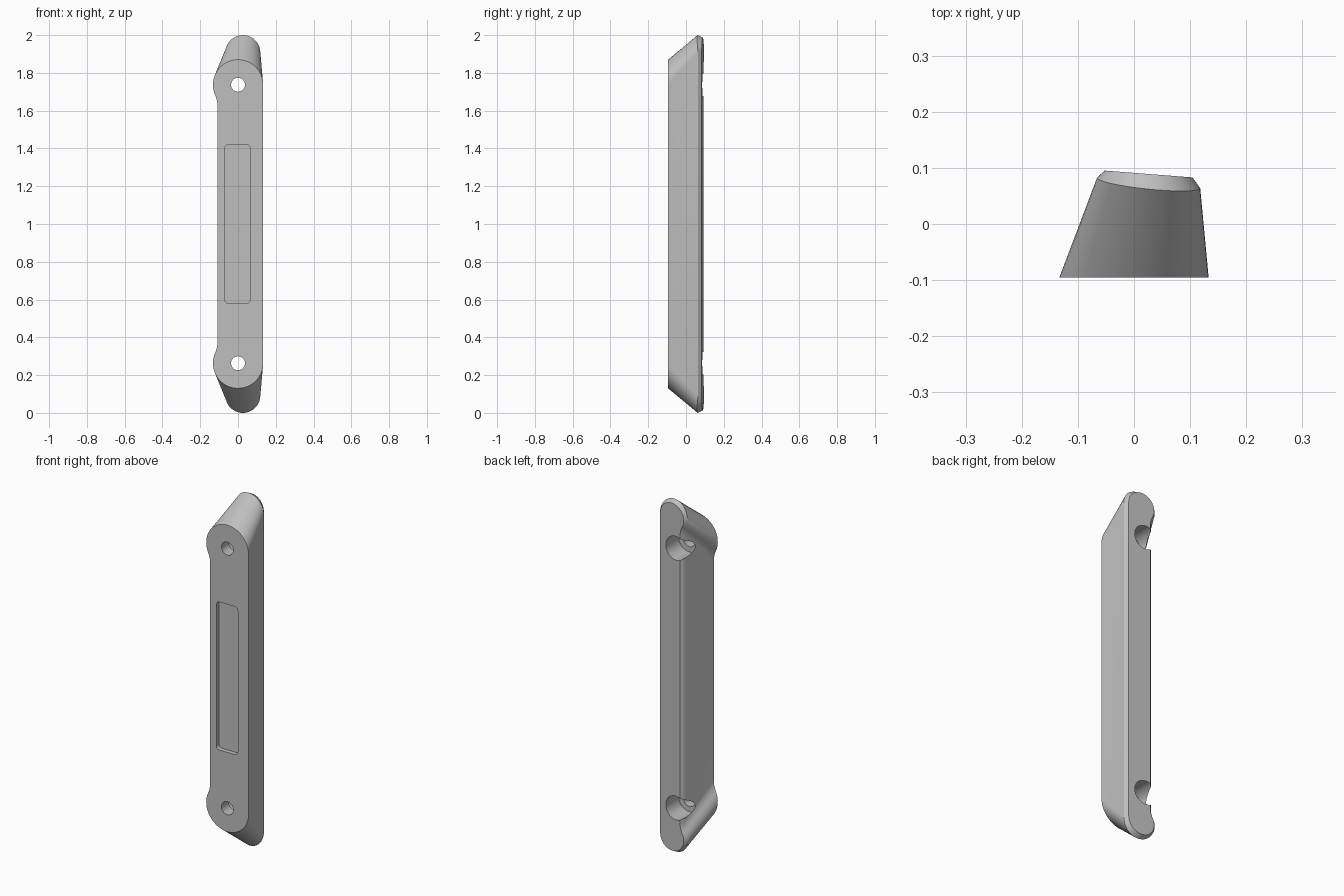
import bpy, bmesh
from math import sin, cos, pi, sqrt, atan2, radians
from mathutils import Matrix

if "Cube" in bpy.data.objects:
    bpy.data.objects.remove(bpy.data.objects["Cube"])

FRONT = -0.095
HOLE_Z = 0.737          # hole height above and below the middle


def outline(cx, cz, r, left, q, steps=28, neck=10):
    """Upper half of the handle outline: round end, hollow neck, straight left edge."""
    dx = left - q - cx
    dz = -sqrt((r + q) ** 2 - dx ** 2)
    touch = atan2(dz, dx) + 2 * pi
    pts = [(cx + r * cos(touch * i / steps), cz + r * sin(touch * i / steps))
           for i in range(steps + 1)]
    start = touch - pi
    pts += [(cx + dx + q * cos(start * (1 - i / neck)), cz + dz + q * sin(start * (1 - i / neck)))
            for i in range(1, neck + 1)]
    return pts + [(x, -z) for x, z in reversed(pts)]


def front_y(x, z):
    return FRONT


def shoulder_y(x, z):
    return 0.0767 - 0.1 * x - 0.12 * max(0, abs(z) - 0.9)


def back_y(x, z):
    return 0.0911 - 0.078 * x


def new_object(name, bm):
    bmesh.ops.recalc_face_normals(bm, faces=bm.faces)
    mesh = bpy.data.meshes.new(name)
    bm.to_mesh(mesh)
    bm.free()
    obj = bpy.data.objects.new(name, mesh)
    bpy.context.collection.objects.link(obj)
    return obj


def loft(name, rings):
    bm = bmesh.new()
    loops = [[bm.verts.new((x, y(x, z), z + 1)) for x, z in pts] for pts, y in rings]
    for a, b in zip(loops, loops[1:]):
        for i in range(len(a)):
            j = (i + 1) % len(a)
            bm.faces.new((a[i], a[j], b[j], b[i]))
    bm.faces.new(loops[0])
    bm.faces.new(loops[-1])
    return new_object(name, bm)


def cut(target, cutter):
    mod = target.modifiers.new("cut", 'BOOLEAN')
    mod.operation = 'DIFFERENCE'
    mod.solver = 'EXACT'
    mod.object = cutter
    bpy.context.view_layer.objects.active = target
    bpy.ops.object.modifier_apply(modifier=mod.name)
    bpy.data.objects.remove(cutter)


def cylinder(r, y0, y1, z):
    bm = bmesh.new()
    place = Matrix.Translation((0, (y0 + y1) / 2, z)) @ Matrix.Rotation(pi / 2, 4, 'X')
    bmesh.ops.create_cone(bm, cap_ends=True, segments=48, radius1=r, radius2=r,
                          depth=y1 - y0, matrix=place)
    return new_object("bore_cutter", bm)


# Handle body: wide front, narrower slanted back with a bevelled rim
handle = loft("handle", [
    (outline(0, HOLE_Z, 0.133, -0.108, 0.15), front_y),
    (outline(0.026, 0.908, 0.092, -0.042, 0.10), shoulder_y),
    (outline(0.026, 0.908, 0.078, -0.028, 0.114), back_y),
])

# Screw holes with wide bores from the back
for side in (-1, 1):
    z = 1 + side * HOLE_Z
    cut(handle, cylinder(0.067, -0.03, 0.2, z))
    cut(handle, cylinder(0.037, -0.2, 0.1, z))

# Shallow rounded recess in the front
R = 0.02
corners = [(0.065 - R, 0.42 - R, 0), (-0.07 + R, 0.42 - R, 1),
           (-0.07 + R, -0.42 + R, 2), (0.065 - R, -0.42 + R, 3)]
recess = [(x + R * cos((k + i / 6) * pi / 2), z + R * sin((k + i / 6) * pi / 2))
          for x, z, k in corners for i in range(7)]
cut(handle, loft("recess_cutter", [(recess, lambda x, z: FRONT - 0.05),
                                   (recess, lambda x, z: FRONT + 0.025)]))

# Plain grey finish
grey = bpy.data.materials.new("plain grey")
grey.use_nodes = True
colour = (0.52, 0.52, 0.52, 1)
grey.diffuse_color = colour
grey.node_tree.nodes["Principled BSDF"].inputs["Base Color"].default_value = colour
handle.data.materials.clear()
handle.data.materials.append(grey)

bpy.ops.object.select_all(action='DESELECT')
handle.select_set(True)
bpy.context.view_layer.objects.active = handle
bpy.ops.object.shade_smooth_by_angle(angle=radians(28))
